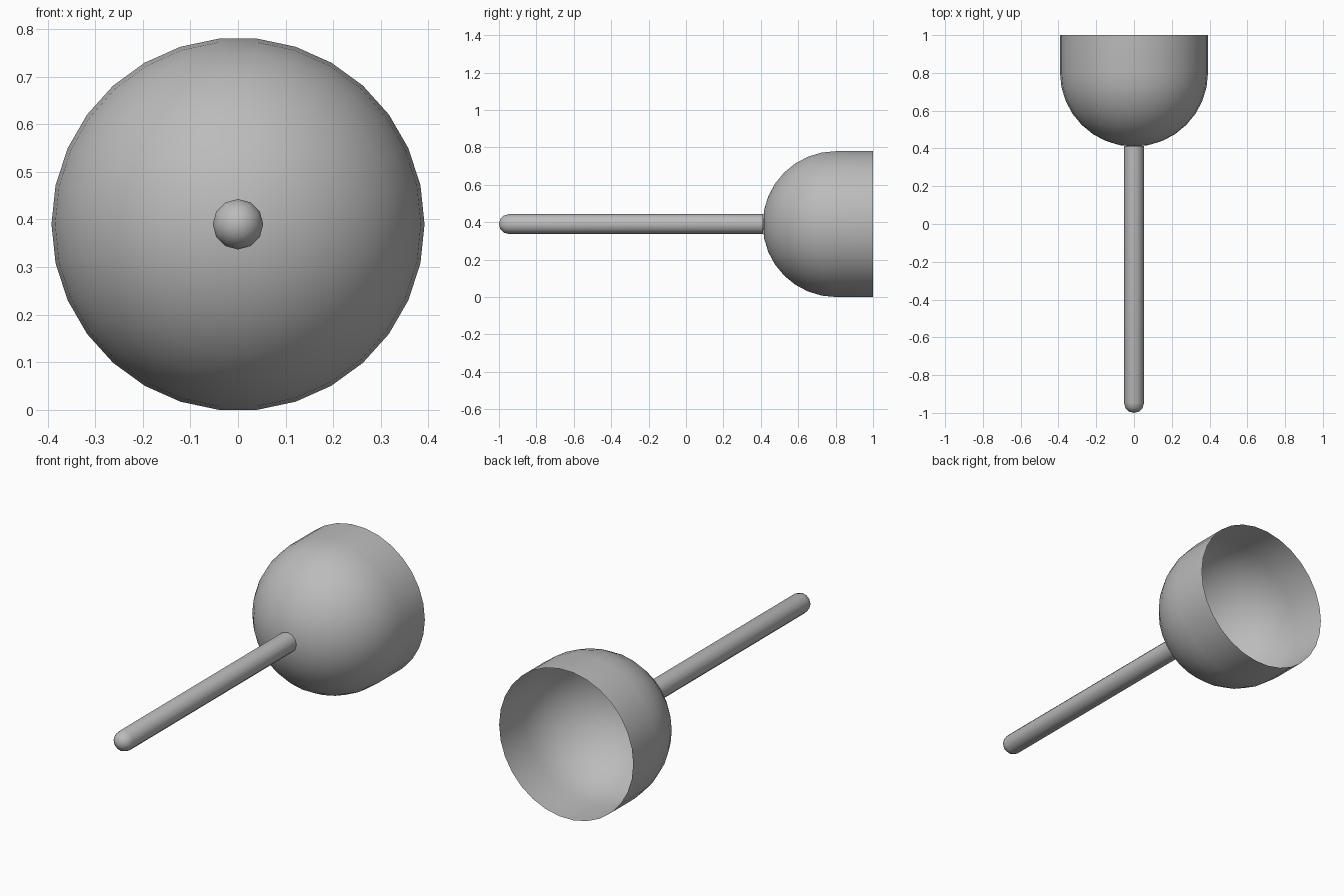
import bpy, bmesh
from math import sin, cos, pi, radians

cube = bpy.data.objects.get("Cube")
if cube:
    bpy.data.objects.remove(cube, do_unlink=True)

CENTRE_Z = 0.39
grey = bpy.data.materials.new("plain grey")
grey.use_nodes = True
colour = (0.5, 0.5, 0.5, 1)
grey.diffuse_color = colour
grey.node_tree.nodes["Principled BSDF"].inputs["Base Color"].default_value = colour


def lathe(name, profile, sides):
    """Turn (radius, y) points, starting at the front pole, about the y axis."""
    bm = bmesh.new()
    pole = bm.verts.new((0, profile[0][1], CENTRE_Z))
    rings = []
    for radius, y in profile[1:]:
        rings.append([bm.verts.new((radius * cos(2 * pi * i / sides), y,
                                    CENTRE_Z + radius * sin(2 * pi * i / sides)))
                      for i in range(sides)])
    for i in range(sides):
        j = (i + 1) % sides
        bm.faces.new((pole, rings[0][i], rings[0][j]))
        for a, b in zip(rings, rings[1:]):
            bm.faces.new((a[i], b[i], b[j], a[j]))
    mesh = bpy.data.meshes.new(name)
    bm.to_mesh(mesh)
    bm.free()
    mesh.materials.append(grey)
    obj = bpy.data.objects.new(name, mesh)
    bpy.context.collection.objects.link(obj)
    bpy.ops.object.select_all(action="DESELECT")
    obj.select_set(True)
    bpy.context.view_layer.objects.active = obj
    bpy.ops.object.shade_smooth_by_angle(angle=radians(35))
    return obj


def dome(radius, front, steps):
    """Quarter arc from the front pole back to the full radius."""
    return [(radius * sin(pi / 2 * k / steps),
             front + radius * (1 - cos(pi / 2 * k / steps)))
            for k in range(steps + 1)]


# Open cup: hemisphere running into a short straight wall
lathe("cup", dome(0.392, 0.41, 8) + [(0.392, 1.0)], 30)

# Thin rod with a rounded tip, ending just inside the cup's dome
lathe("rod", dome(0.053, -1.0, 3) + [(0.053, 0.412)], 12)
